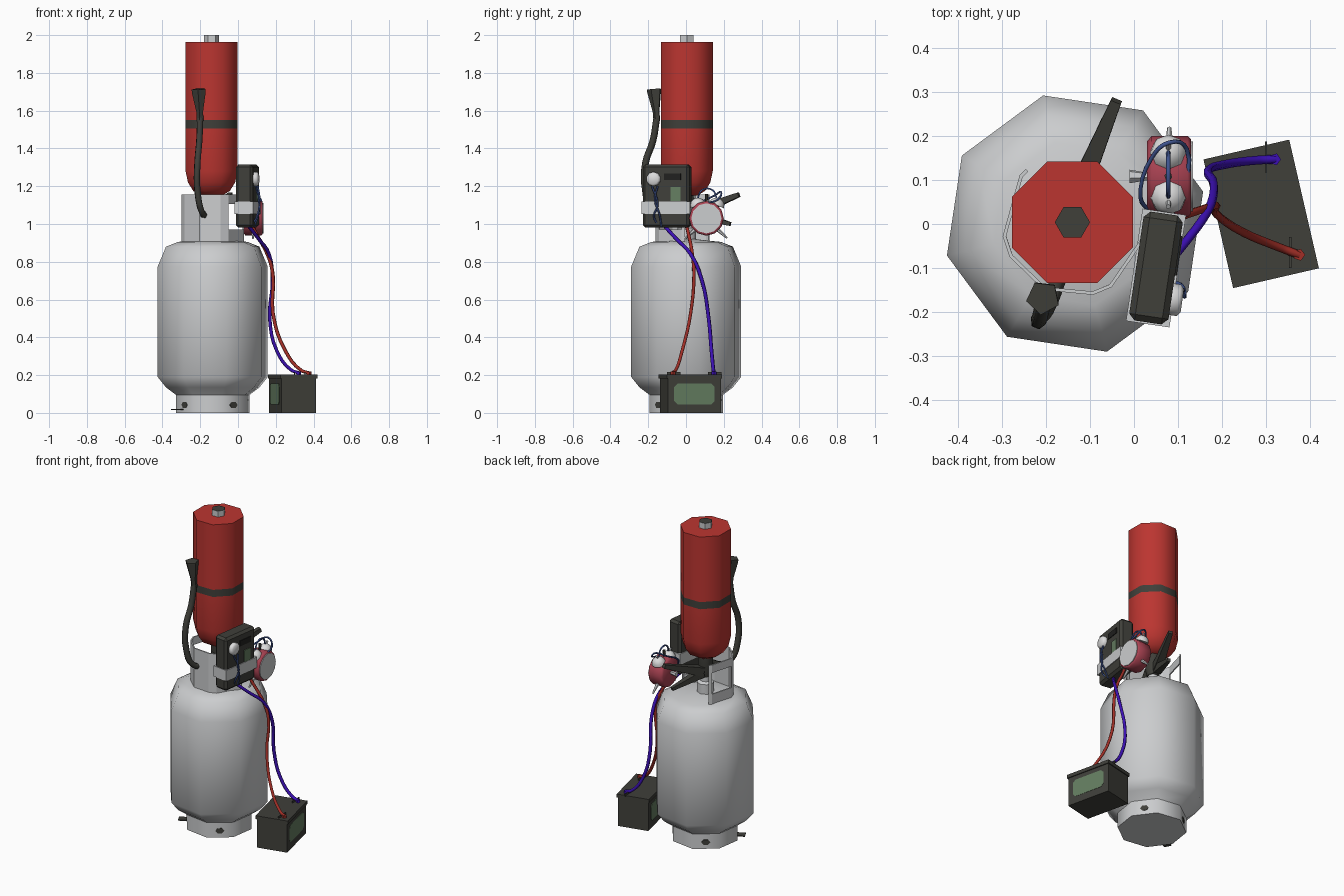
import bpy, bmesh, math
from math import cos, sin, radians, pi
from mathutils import Vector, Matrix

if "Cube" in bpy.data.objects:
    bpy.data.objects.remove(bpy.data.objects["Cube"])


def mat(name, r, g, b):
    m = bpy.data.materials.new(name)
    m.diffuse_color = (r, g, b, 1)
    m.use_nodes = True
    m.node_tree.nodes["Principled BSDF"].inputs["Base Color"].default_value = m.diffuse_color
    return m


STEEL = mat("pale steel", .60, .61, .62)
RED = mat("red paint", .50, .036, .03)
DARK = mat("dark plastic", .05, .05, .042)
BLACK = mat("black", .015, .015, .014)
GREEN = mat("label green", .13, .21, .12)
MAROON = mat("clock maroon", .40, .055, .085)
PURPLE = mat("violet cable", .045, .005, .46)
BLUE = mat("thin wire blue", .05, .09, .28)
CABLE = mat("red cable", .36, .028, .02)
WHITE = mat("off white", .72, .72, .72)


def finish(name, bm, mats, mtx=Matrix(), smooth=None):
    bmesh.ops.recalc_face_normals(bm, faces=bm.faces)
    me = bpy.data.meshes.new(name)
    bm.to_mesh(me)
    bm.free()
    ob = bpy.data.objects.new(name, me)
    bpy.context.collection.objects.link(ob)
    for m in (mats if isinstance(mats, list) else [mats]):
        me.materials.append(m)
    ob.matrix_world = mtx
    if smooth:
        bpy.ops.object.select_all(action='DESELECT')
        ob.select_set(True)
        bpy.context.view_layer.objects.active = ob
        bpy.ops.object.shade_smooth_by_angle(angle=radians(smooth))
    return ob


def lathe(name, prof, n, off, m, mtx=Matrix(), smooth=50, rule=None):
    """Spin (radius, z) points into a closed n-sided body."""
    bm = bmesh.new()
    rings = [[bm.verts.new((r * cos(radians(off) + 2 * pi * i / n),
                            r * sin(radians(off) + 2 * pi * i / n), z))
              for i in range(n)] for r, z in prof]
    for a, b in zip(rings, rings[1:]):
        for i in range(n):
            bm.faces.new((a[i], a[(i + 1) % n], b[(i + 1) % n], b[i]))
    bm.faces.new(rings[0])
    bm.faces.new(rings[-1])
    if rule:
        for f in bm.faces:
            f.material_index = rule(f.calc_center_median())
    return finish(name, bm, m, mtx, smooth)


def box(name, size, loc, m, mtx=Matrix(), bevel=0):
    bm = bmesh.new()
    bmesh.ops.create_cube(bm, size=1)
    bmesh.ops.scale(bm, vec=size, verts=bm.verts)
    if bevel:
        bmesh.ops.bevel(bm, geom=bm.edges[:], offset=bevel, segments=1, affect='EDGES')
    return finish(name, bm, m, mtx @ Matrix.Translation(loc))


def aim(p, q):
    p, q = Vector(p), Vector(q)
    return Matrix.Translation(p) @ (q - p).to_track_quat('Z', 'Y').to_matrix().to_4x4()


def rod(name, p, q, r1, r2, n, m):
    return lathe(name, [(r1, 0), (r2, (Vector(q) - Vector(p)).length)], n, 45, m, aim(p, q))


def tube(name, pts, r, m):
    cu = bpy.data.curves.new(name, 'CURVE')
    cu.dimensions = '3D'
    cu.bevel_depth, cu.bevel_resolution, cu.resolution_u = r, 1, 4
    cu.use_fill_caps = True
    sp = cu.splines.new('BEZIER')
    sp.bezier_points.add(len(pts) - 1)
    for bp, p in zip(sp.bezier_points, pts):
        bp.co = p
        bp.handle_left_type = bp.handle_right_type = 'AUTO'
    cu.materials.append(m)
    ob = bpy.data.objects.new(name, cu)
    bpy.context.collection.objects.link(ob)
    bpy.ops.object.select_all(action='DESELECT')
    ob.select_set(True)
    bpy.context.view_layer.objects.active = ob
    bpy.ops.object.convert(target='MESH')
    bpy.ops.object.shade_smooth_by_angle(angle=radians(70))


def turned(x, y, z, deg):
    return Matrix.Translation((x, y, z)) @ Matrix.Rotation(radians(deg), 4, 'Z')


# Gas tank with foot ring
AX = Matrix.Translation((-.134, .001, 0))
lathe("gas_tank", [(.19, .07), (.2, .095), (.255, .135), (.3, .19), (.3, .775), (.255, .88),
                   (.19, .905), (.05, .92)], 8, 14, STEEL, AX)
lathe("foot_ring", [(.2, 0), (.2, .1)], 8, 14, STEEL, AX)
for k in range(4):
    a = 36.5 + 90 * k
    m = AX @ Matrix.Rotation(radians(a), 4, 'Z') @ Matrix.Translation((.184, 0, .042)) \
        @ Matrix.Rotation(pi / 2, 4, 'Y') @ Matrix.Diagonal((.7, 1, 1, 1))
    lathe("foot_ring_hole", [(.026, 0), (.026, .003)], 6, 30, DARK, m)
box("foot_tab", (.06, .045, .006), (.205, 0, .018), DARK, AX @ Matrix.Rotation(radians(207), 4, 'Z'))

# Collar with two handle windows
bm = bmesh.new()
cols = [132, 139, 190, 207, 245, 284, 300, 351, 358]
levels = [.89, .97, 1.105, 1.155]
grid = [[bm.verts.new((.167 * cos(radians(a)), .167 * sin(radians(a)), z)) for z in levels] for a in cols]
for i in range(len(cols) - 1):
    for j in range(3):
        if not (j == 1 and i in (1, 6)):
            bm.faces.new((grid[i][j], grid[i + 1][j], grid[i + 1][j + 1], grid[i][j + 1]))
collar = finish("collar", bm, STEEL, AX)
collar.modifiers.new("thickness", 'SOLIDIFY').thickness = .008

# Upside-down extinguisher with band and cap
EX = Matrix.Translation((-.14, .004, 0))
lathe("extinguisher", [(.06, 1.15), (.105, 1.175), (.135, 1.22), (.149, 1.28), (.149, 1.505),
                       (.149, 1.55), (.149, 1.963)], 8, 22.5, [RED, DARK], EX,
      rule=lambda c: int(1.505 < c.z < 1.55))
lathe("end_cap", [(.04, 1.96), (.04, 2.0)], 6, 0, [STEEL, DARK], EX, rule=lambda c: int(c.z > 1.99))

# Valves and levers between tank and extinguisher
lathe("tank_valve", [(.05, .9), (.05, .98), (.03, .99), (.03, 1.04)], 8, 0, STEEL, EX)
lathe("extinguisher_valve", [(.035, 1.02), (.045, 1.06), (.045, 1.16)], 8, 0, DARK, EX)
rod("upper_lever", (-.14, .04, 1.06), (-.04, .28, 1.155), .038, .017, 4, DARK)
rod("lower_lever", (-.14, .04, 1.05), (-.065, .235, 1.0), .034, .014, 4, DARK)

# Hose and horn
tube("hose", [(-.14, -.04, 1.09), (-.17, -.12, 1.05), (-.19, -.175, 1.06), (-.215, -.215, 1.18), (-.215, -.215, 1.32),
              (-.205, -.175, 1.44), (-.2, -.155, 1.56)], .018, DARK)
lathe("horn", [(.019, 0), (.019, .05), (.039, .155), (.039, .17)], 5, 0, DARK,
      aim((-.2, -.153, 1.545), (-.207, -.168, 1.715)))

# Meter box, taped on
BX = turned(.05, -.1, 1.148, -8.4)
box("meter_box", (.09, .25, .335), (0, 0, 0), DARK, BX, .014)
box("tape_band", (.1, .258, .068), (0, 0, -.062), STEEL, BX)
box("meter_window", (.006, .09, .035), (.046, .035, .102), BLACK, BX)
box("meter_label", (.006, .052, .075), (.046, .052, .01), GREEN, BX)
lathe("meter_dial", [(.038, 0), (.038, .018), (.028, .026)], 10, 0, WHITE,
      BX @ Matrix.Translation((.044, -.065, .09)) @ Matrix.Rotation(pi / 2, 4, 'Y'))

# Twin-bell alarm clock facing right
CK = Matrix.Translation((.03, .108, 1.03)) @ Matrix.Rotation(pi / 2, 4, 'Y')
lathe("clock_body", [(.08, 0), (.092, .01), (.092, .092), (.084, .1)], 12, 0, MAROON, CK)
lathe("clock_face", [(.08, .098), (.08, .104)], 12, 0, STEEL, CK)
for s in (-1, 1):
    top = Vector((.078, .112 + s * .05, 1.1))
    out = Vector((0, s * .45, 1))
    lathe("clock_bell", [(.042, 0), (.037, .018), (.022, .033), (.005, .038)], 8, 0, WHITE, aim(top, top + out))
    rod("bell_post", (.078, .108 + s * .03, 1.09), top + out * .05, .006, .006, 6, STEEL)
    rod("clock_foot", (.08, .108 + s * .055, .975), (.08, .108 + s * .11, .925), .012, .005, 6, STEEL)
rod("bell_hammer", (.078, .108, 1.1), (.078, .108, 1.16), .006, .009, 6, DARK)
tube("clock_handle", [(.078, .06, 1.13), (.078, .085, 1.18), (.078, .14, 1.18), (.078, .165, 1.13)], .005, BLUE)
rod("winding_key", (-.01, .108, 1.03), (.035, .108, 1.03), .016, .008, 6, STEEL)

# Thin wires between clock and box
tube("clock_wire", [(.035, .03, 1.05), (.015, .06, 1.1), (.04, .15, 1.15), (.08, .185, 1.17), (.12, .17, 1.13),
                    (.11, .07, 1.1), (.09, .02, 1.05)], .005, BLUE)
tube("dial_wire", [(.105, -.15, 1.2), (.115, -.165, 1.13), (.108, -.14, 1.05), (.085, -.13, .985)], .005, BLUE)
tube("dial_wire_2", [(.095, -.18, 1.2), (.112, -.15, 1.1), (.1, -.17, 1.04), (.07, -.14, .985)], .005, BLUE)

# Battery with lid, labels and terminals
BT = turned(.289, .023, 0, 13)
box("battery_case", (.188, .288, .185), (0, 0, .0925), DARK, BT)
box("battery_lid", (.2, .3, .022), (0, 0, .193), DARK, BT)
for s in (-1, 1):
    bm = bmesh.new()
    w, h, c = .11, .055, .018
    bm.faces.new([bm.verts.new((0, y, z)) for y, z in
                  ((-w, -h + c), (-w + c, -h), (w - c, -h), (w, -h + c),
                   (w, h - c), (w - c, h), (-w + c, h), (-w, h - c))])
    lab = finish("battery_label", bm, GREEN, BT @ Matrix.Translation((s * .0955, 0, .1)))
    lab.modifiers.new("thickness", 'SOLIDIFY').thickness = .003
for x, y, m in ((.375, -.07, CABLE), (.32, .147, PURPLE)):
    lathe("terminal", [(.014, .2), (.014, .218)], 5, 0, m, Matrix.Translation((x, y, 0)))
    box("terminal_guard", (.005, .07, .016), (x - .02, y + .005, .208), DARK)

# Power cables
tube("red_cable", [(.375, -.07, .212), (.335, -.055, .225), (.25, -.02, .33), (.185, .025, .53), (.185, .042, .73),
                   (.16, .035, .83), (.09, .01, .96), (.07, .0, 1.0)], .0095, CABLE)
tube("violet_cable", [(.32, .147, .212), (.28, .145, .228), (.205, .135, .33), (.168, .12, .5), (.182, .085, .7),
                      (.165, .025, .84), (.11, -.05, .92), (.06, -.11, .985)], .01, PURPLE)
